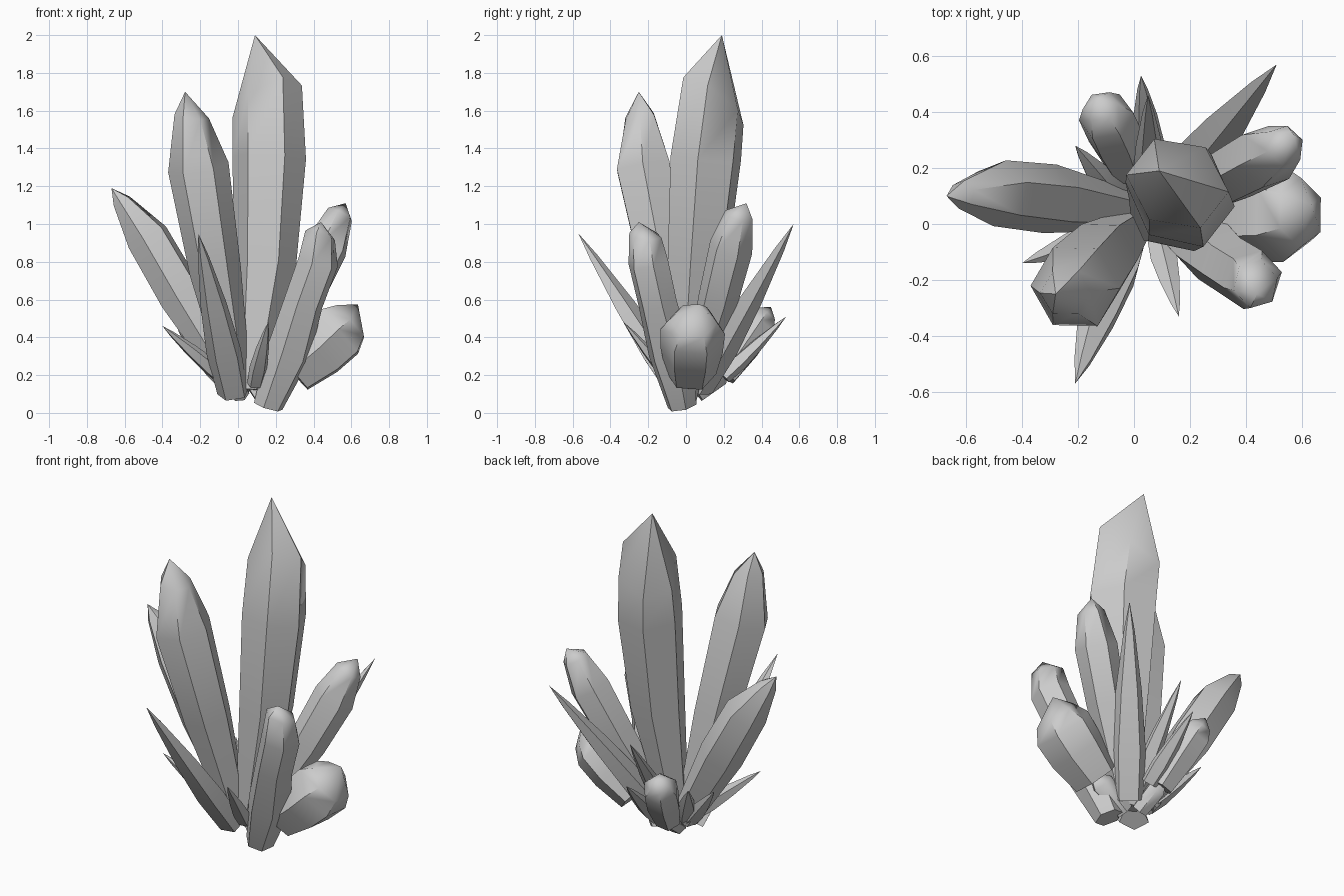
import bpy, bmesh, math
from mathutils import Vector

if "Cube" in bpy.data.objects:
    bpy.data.objects.remove(bpy.data.objects["Cube"])


def crystal(name, rings, tip, slope=(0, 0), sides=6, turn=0.0, smooth=50,
            flat=(1, 1, 0), keep=1.0):
    """Loft polygon rings (x, y, z, radius) up to a point; slope skews the last
    ring, keep narrows the section along the flat direction."""
    bm = bmesh.new()
    pts = [Vector(r[:3]) for r in rings]
    axis = (pts[-1] - pts[0]).normalized()
    u = (Vector((1, 0, 0)) - axis * axis.x).normalized()
    v = axis.cross(u)
    w = Vector(flat)
    w = (w - axis * w.dot(axis)).normalized()
    loops = []
    for i, (p, r) in enumerate(zip(pts, rings)):
        loop = []
        for k in range(sides):
            a = turn + math.tau * k / sides
            d = (u * math.cos(a) + v * math.sin(a)) * r[3]
            d -= w * d.dot(w) * (1 - keep)
            if i == len(rings) - 1:
                d = d + axis * (d.x * slope[0] + d.y * slope[1])
            loop.append(bm.verts.new(p + d))
        loops.append(loop)
    bm.faces.new(loops[0][::-1])
    for lo, hi in zip(loops, loops[1:]):
        for k in range(sides):
            n = (k + 1) % sides
            bm.faces.new((lo[k], lo[n], hi[n], hi[k]))
    apex = bm.verts.new(tip)
    for k in range(sides):
        bm.faces.new((loops[-1][k], loops[-1][(k + 1) % sides], apex))
    bmesh.ops.recalc_face_normals(bm, faces=bm.faces)
    me = bpy.data.meshes.new(name)
    bm.to_mesh(me)
    bm.free()
    ob = bpy.data.objects.new(name, me)
    bpy.context.collection.objects.link(ob)
    bpy.ops.object.select_all(action='DESELECT')
    ob.select_set(True)
    bpy.context.view_layer.objects.active = ob
    bpy.ops.object.shade_smooth_by_angle(angle=math.radians(smooth))
    return ob


def spike(name, base, tip, r):
    """Thin five-sided shard, a little flattened along its lean."""
    b, t = Vector(base), Vector(tip)
    profile = ((0, .88), (.25, 1), (.55, .75), (.85, .32))
    rings = [(*b.lerp(t, f), r * s) for f, s in profile]
    lean = (t.x - b.x, t.y - b.y, 0)
    return crystal(name, rings, tip, sides=5, turn=.4, smooth=35, flat=lean, keep=.75)


# Large crystals
crystal("main_crystal",
        [(.065, .0, .12, .08), (.145, .06, .8, .175), (.165, .105, 1.35, .208),
         (.155, .145, 1.65, .19)], (.09, .19, 2.0), slope=(.4, -.5), turn=-.15, keep=.88)
crystal("tall_front_left_crystal",
        [(0, -.01, .13, .07), (-.12, -.12, .75, .137), (-.21, -.225, 1.3, .162),
         (-.245, -.245, 1.57, .088)], (-.28, -.25, 1.70), slope=(-.3, 0))
crystal("left_crystal",
        [(-.03, .05, .16, .075), (-.3, .09, .62, .125), (-.48, .11, .93, .12),
         (-.615, .105, 1.12, .052)], (-.67, .10, 1.19), turn=.3)

# Blunt right-hand crystals
crystal("front_right_crystal",
        [(.16, -.02, .035, .08), (.265, -.08, .31, .122), (.345, -.15, .58, .107),
         (.425, -.2, .8, .11), (.435, -.215, .94, .085)], (.44, -.25, 1.01),
        slope=(0, -.3), turn=.2)
crystal("back_right_crystal",
        [(.1, .04, .14, .06), (.34, .17, .6, .107), (.47, .24, .88, .117),
         (.54, .28, 1.05, .075)], (.57, .32, 1.11), turn=.4)
crystal("short_right_crystal",
        [(.29, .025, .215, .135), (.43, .03, .33, .165), (.535, .035, .43, .172),
         (.595, .04, .485, .125)], (.635, .07, .575), turn=.5)
crystal("short_right_root", [(.08, .01, .09, .055), (.25, .02, .2, .07)],
        (.33, .02, .25))
crystal("short_back_crystal",
        [(-.02, .2, .2, .075), (-.065, .31, .36, .1), (-.1, .385, .47, .1),
         (-.12, .42, .52, .065)], (-.13, .45, .56))
crystal("short_back_root", [(.01, .06, .1, .05), (-.01, .18, .19, .055)],
        (-.03, .24, .25))

# Thin spikes: base, tip, radius
for name, base, tip, r in [
        ("front_spike", (-.025, -.03, .1), (-.21, -.57, .95), .1),
        ("back_right_spike", (.1, .07, .13), (.51, .57, 1.0), .1),
        ("left_spike", (-.06, -.01, .17), (-.40, -.14, .46), .062),
        ("small_front_spike", (.09, -.06, .15), (.16, -.33, .48), .05),
        ("low_back_spike", (.06, .2, .19), (.025, .53, .51), .06),
        ("back_spike", (.06, .06, .15), (.05, .46, .73), .065),
        ("back_left_spike", (-.04, .06, .15), (-.21, .28, .45), .06),
        ("side_spike", (-.06, .05, .15), (-.32, .19, .44), .06)]:
    spike(name, base, tip, r)
